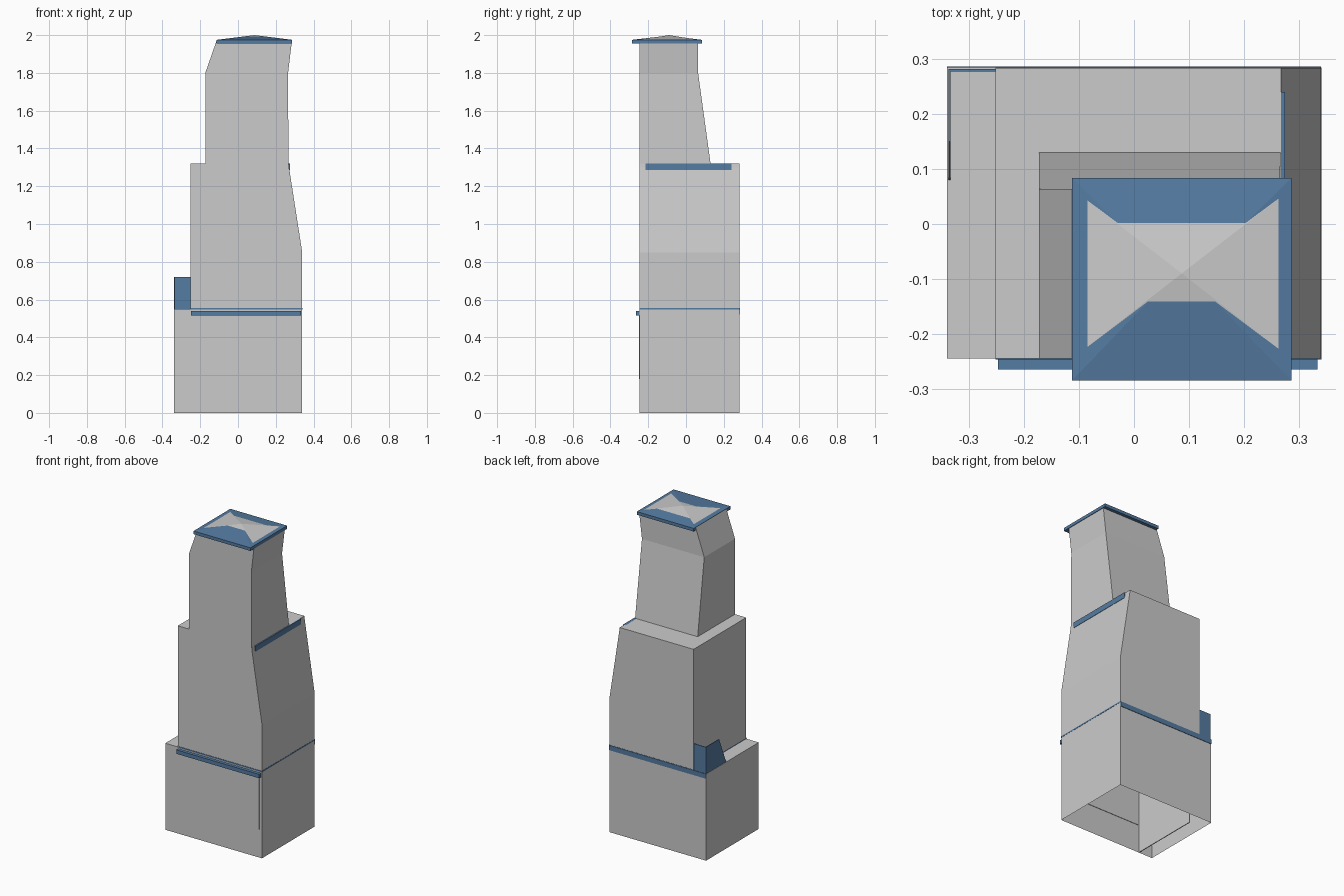
import bpy, bmesh

if "Cube" in bpy.data.objects:
    bpy.data.objects.remove(bpy.data.objects["Cube"])

blue = bpy.data.materials.new("blue_trim")
blue.diffuse_color = (0.09, 0.2, 0.36, 1)
blue.use_nodes = True
blue.node_tree.nodes["Principled BSDF"].inputs["Base Color"].default_value = blue.diffuse_color


def finish(name, bm, mat=None):
    bmesh.ops.remove_doubles(bm, verts=bm.verts, dist=1e-5)
    bmesh.ops.recalc_face_normals(bm, faces=bm.faces)
    me = bpy.data.meshes.new(name)
    bm.to_mesh(me)
    bm.free()
    if mat:
        me.materials.append(mat)
    ob = bpy.data.objects.new(name, me)
    bpy.context.collection.objects.link(ob)
    return ob


def loft(name, sections, mat=None, bottom=True, top=True):
    """Stack rectangles (x0, x1, y0, y1, z) into a closed tapering block."""
    bm = bmesh.new()
    rings = [[bm.verts.new(p) for p in ((a, c, z), (b, c, z), (b, d, z), (a, d, z))]
             for a, b, c, d, z in sections]
    for lo, hi in zip(rings, rings[1:]):
        for i in range(4):
            j = (i + 1) % 4
            bm.faces.new((lo[i], lo[j], hi[j], hi[i]))
    if bottom:
        bm.faces.new(rings[0][::-1])
    if top:
        bm.faces.new(rings[-1])
    return finish(name, bm, mat)


def box(name, x0, x1, y0, y1, z0, z1, mat=None):
    return loft(name, [(x0, x1, y0, y1, z0), (x0, x1, y0, y1, z1)], mat)


F, B = -0.245, 0.284   # front and back wall planes

# Ground storey, hollow and open underneath, with an inner partition
loft("ground_storey", [(-0.34, 0.34, F, B, 0), (-0.34, 0.34, F, B, 0.55)], bottom=False)
box("inner_partition", -0.245, -0.24, F + 0.002, 0.21, 0, 0.549)
box("shopfront_panel", -0.238, 0.322, F - 0.003, F + 0.003, 0.18, 0.515)

# Middle storeys, sloping in on the right
loft("middle_storeys", [(-0.252, 0.34, F, B, 0.55), (-0.252, 0.34, F, B, 0.85),
                        (-0.252, 0.27, F, B, 1.30), (-0.252, 0.268, F, B, 1.32)], bottom=False)

# Upper tower with pyramid roof
loft("upper_tower", [(-0.173, 0.267, F, 0.13, 1.32), (-0.173, 0.265, F, 0.064, 1.80),
                     (-0.112, 0.286, F, 0.064, 1.975), (0.087, 0.087, -0.09, -0.09, 2.0)],
     bottom=False, top=False)

# Roof eaves: blue slab rising to a truncated hip
e = (-0.113, 0.287, -0.285, 0.084)
loft("roof_eaves", [e + (1.955,), e + (1.975,), (0.038, 0.135, -0.128, -0.065, 1.9933)], blue)

# Trim bands
box("shop_cornice", -0.248, 0.334, -0.265, F, 0.515, 0.54, blue)
box("floor_line", -0.252, 0.3412, F - 0.002, B + 0.001, 0.547, 0.555, blue)
box("back_band", -0.34, 0.34, B, B + 0.003, 0.522, 0.552, blue)
box("side_ledge", 0.255, 0.2745, -0.215, 0.24, 1.285, 1.32, blue)

# Terrace parapet: back panel and sloped side panel
box("parapet_back", -0.338, -0.252, 0.278, 0.282, 0.55, 0.72, blue)
loft("parapet_side", [(-0.338, -0.334, 0.08, 0.282, 0.55),
                      (-0.338, -0.334, 0.15, 0.282, 0.72)], blue)
